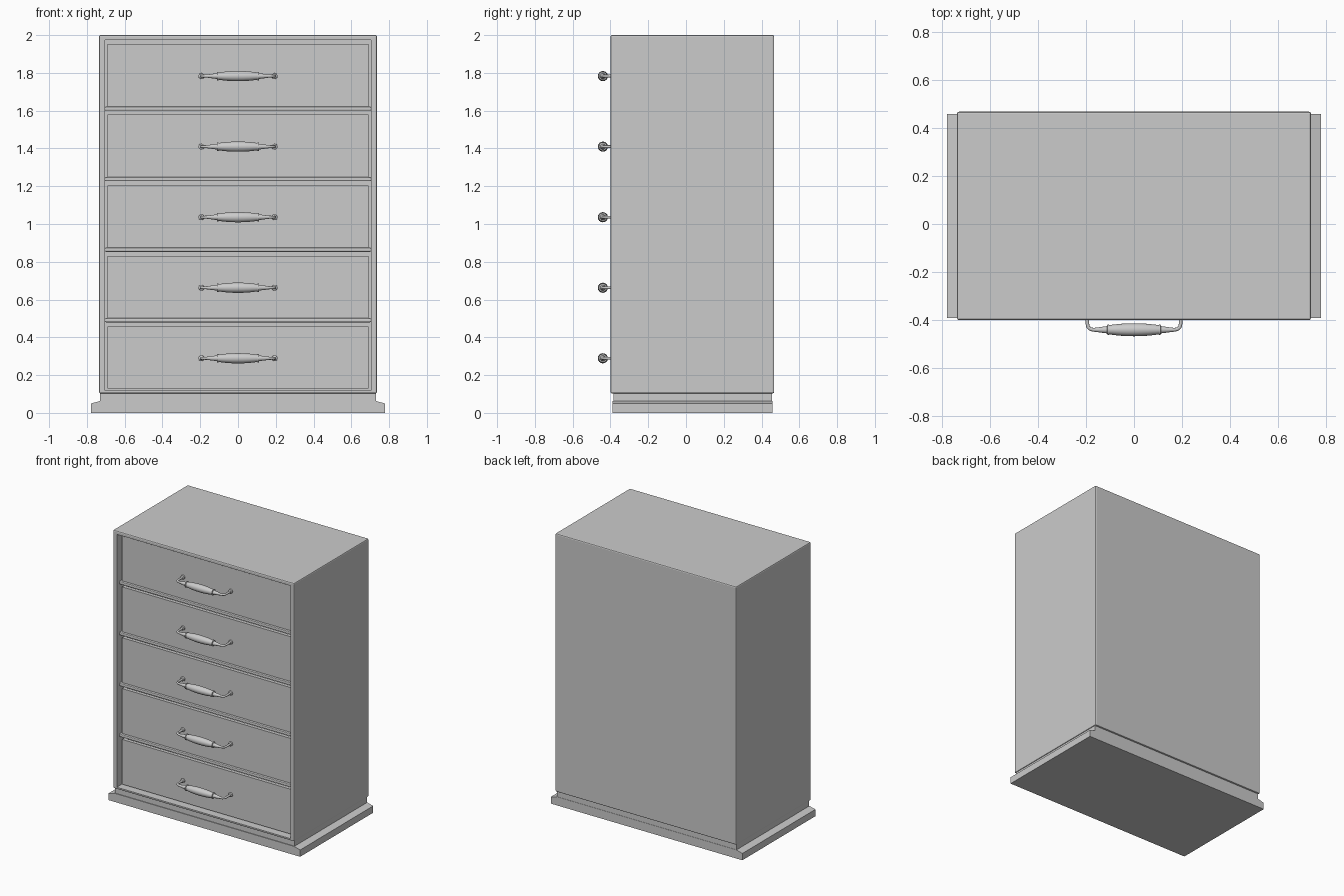
import bpy, bmesh, math
from mathutils import Vector, Matrix

if "Cube" in bpy.data.objects:
    bpy.data.objects.remove(bpy.data.objects["Cube"])

PITCH = 0.3735          # vertical drawer spacing
FRONT, BACK = -0.40, 0.467


def finish(bm, name, smooth=False):
    bmesh.ops.recalc_face_normals(bm, faces=bm.faces[:])
    me = bpy.data.meshes.new(name)
    bm.to_mesh(me)
    bm.free()
    ob = bpy.data.objects.new(name, me)
    bpy.context.collection.objects.link(ob)
    if smooth:
        bpy.ops.object.select_all(action='DESELECT')
        ob.select_set(True)
        bpy.context.view_layer.objects.active = ob
        bpy.ops.object.shade_smooth_by_angle(angle=math.radians(40))
    return ob


def add_box(bm, lo, hi, bevel=0, segments=2):
    lo, hi = Vector(lo), Vector(hi)
    m = Matrix.Translation((lo + hi) / 2) @ Matrix.Diagonal((*(hi - lo), 1))
    verts = bmesh.ops.create_cube(bm, size=1, matrix=m)['verts']
    if bevel:
        edges = list({e for v in verts for e in v.link_edges})
        bmesh.ops.bevel(bm, geom=edges, offset=bevel, segments=segments,
                        profile=0.5, affect='EDGES')


def open_box(name, lo, hi, normal, opening, depth, bevel=0):
    """Box with a pocket pushed in from the face along normal."""
    bm = bmesh.new()
    add_box(bm, lo, hi, bevel)
    n = Vector(normal)
    bm.normal_update()
    face = max((f for f in bm.faces if f.normal.dot(n) > 0.99), key=lambda f: f.calc_area())
    c = face.calc_center_median()
    bmesh.ops.inset_region(bm, faces=[face], thickness=0.005)
    for v in face.verts:
        for axis, (a, b) in opening.items():
            v.co[axis] = a if v.co[axis] < c[axis] else b
    new = bmesh.ops.extrude_face_region(bm, geom=[face])['geom']
    if face.is_valid:
        bmesh.ops.delete(bm, geom=[face], context='FACES_ONLY')
    bmesh.ops.translate(bm, verts=[g for g in new if isinstance(g, bmesh.types.BMVert)],
                        vec=-n * depth)
    return finish(bm, name)


def tube(bm, path, sides=16):
    """Sweep circles along an xy path of (x, y, radius), capped."""
    rings = []
    for i, (x, y, r) in enumerate(path):
        a, b = path[max(i - 1, 0)], path[min(i + 1, len(path) - 1)]
        t = Vector((b[0] - a[0], b[1] - a[1], 0)).normalized()
        side, up = Vector((-t.y, t.x, 0)), Vector((0, 0, 1))
        rings.append([bm.verts.new(Vector((x, y, 0)) + r * (
            side * math.cos(k * math.tau / sides) + up * math.sin(k * math.tau / sides)))
            for k in range(sides)])
    for p, q in zip(rings, rings[1:]):
        for k in range(sides):
            j = (k + 1) % sides
            bm.faces.new((p[k], p[j], q[j], q[k]))
    bm.faces.new(rings[0])
    bm.faces.new(rings[-1])


# Plinth: stepped profile run front to back
half = [(0.778, 0), (0.778, 0.05), (0.73, 0.063)]
outline = half + [(-x, z) for x, z in reversed(half)]
bm = bmesh.new()
base = bm.faces.new([bm.verts.new((x, -0.39, z)) for x, z in outline])
ext = bmesh.ops.extrude_face_region(bm, geom=[base])['geom']
bmesh.ops.translate(bm, verts=[g for g in ext if isinstance(g, bmesh.types.BMVert)],
                    vec=(0, 0.847, 0))
finish(bm, "plinth")

# Neck between plinth and cabinet
bm = bmesh.new()
add_box(bm, (-0.73, -0.385, 0.06), (0.73, 0.455, 0.107))
finish(bm, "plinth_neck")

# Cabinet shell, open at the front
open_box("cabinet", (-0.736, FRONT, 0.103), (0.736, BACK, 2.0), (0, -1, 0),
         {0: (-0.705, 0.705), 2: (0.118, 1.975)}, 0.84, bevel=0.008)

# Shelves between the drawers
for i in range(1, 5):
    bm = bmesh.new()
    z = 0.129 + i * PITCH
    add_box(bm, (-0.705, -0.375, z - 0.023), (0.705, 0.44, z - 0.001), 0.006, 2)
    finish(bm, "shelf_%d" % i)

# Handle half path: turned grip, collar, tapering arm, bend, post, foot
grip = [(0.0, 0.027), (0.03, 0.0265), (0.06, 0.0245), (0.09, 0.021), (0.103, 0.019),
        (0.104, 0.0225), (0.110, 0.0225), (0.112, 0.015), (0.135, 0.012), (0.165, 0.008)]
right = [(x, -0.44, r) for x, r in grip]
right += [(0.18, -0.438, 0.0075), (0.19, -0.43, 0.0075), (0.194, -0.415, 0.0075),
          (0.194, -0.374, 0.008), (0.194, -0.370, 0.015), (0.194, -0.356, 0.016)]
path = [(-x, y, r) for x, y, r in reversed(right[1:])] + right

# Drawers with their handles
for i in range(5):
    z = 0.129 + i * PITCH
    open_box("drawer_%d" % (i + 1), (-0.69, -0.36, z), (0.69, 0.42, z + 0.329), (0, 0, 1),
             {0: (-0.67, 0.67), 1: (-0.335, 0.40)}, 0.31)
    bm = bmesh.new()
    tube(bm, path)
    handle = finish(bm, "drawer_handle_%d" % (i + 1), smooth=True)
    handle.location.z = 0.289 + i * PITCH
